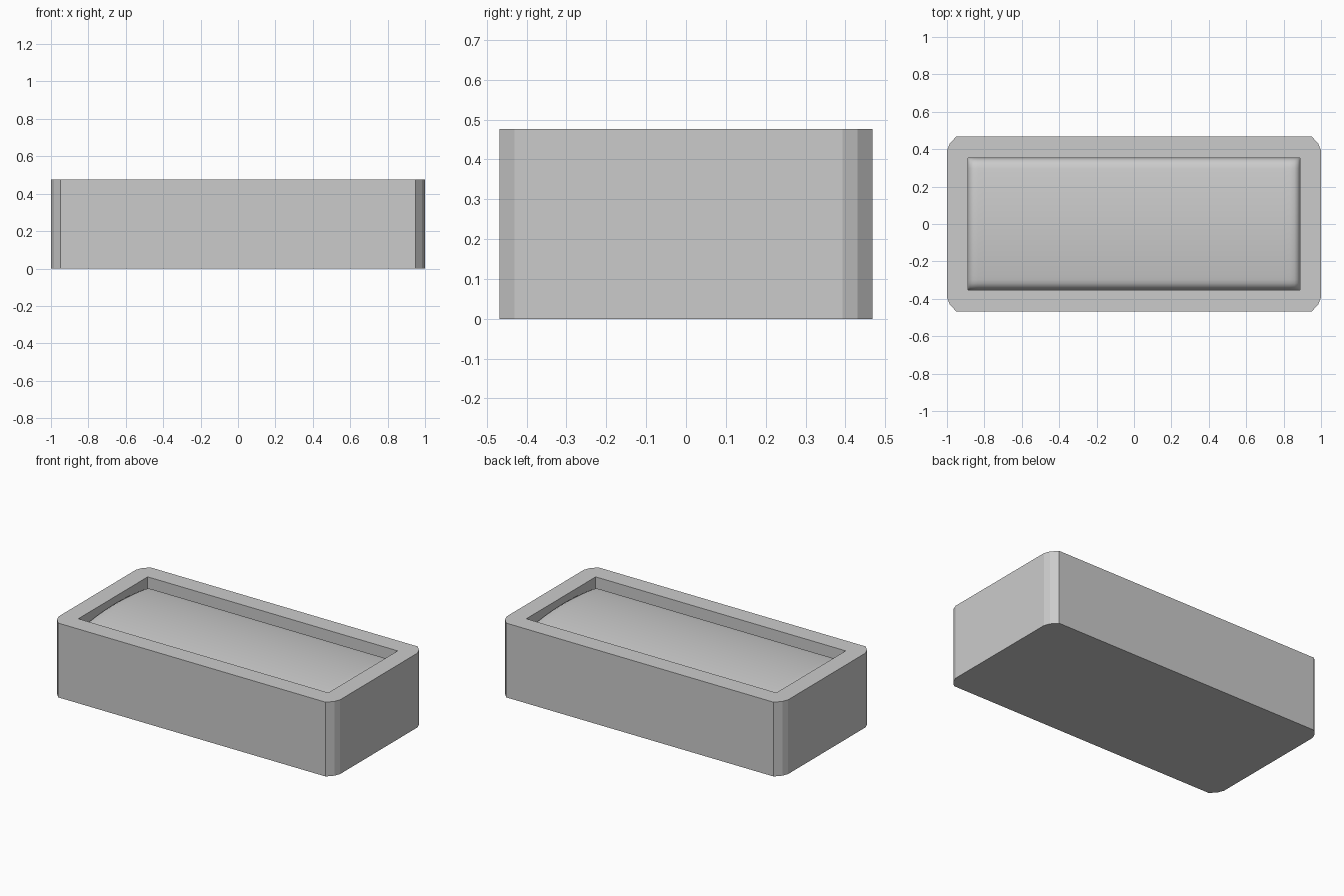
import bpy, bmesh, math

if "Cube" in bpy.data.objects:
    bpy.data.objects.remove(bpy.data.objects["Cube"])

grey = bpy.data.materials.new("plain_grey")
grey.diffuse_color = (0.6, 0.6, 0.6, 1)
grey.use_nodes = True
grey.node_tree.nodes["Principled BSDF"].inputs["Base Color"].default_value = grey.diffuse_color

H, FLOOR = 0.477, 0.34
IX, IY = 0.888, 0.352


def finish(name, bm):
    bmesh.ops.recalc_face_normals(bm, faces=bm.faces)
    me = bpy.data.meshes.new(name)
    bm.to_mesh(me)
    bm.free()
    me.materials.append(grey)
    ob = bpy.data.objects.new(name, me)
    bpy.context.collection.objects.link(ob)
    return ob


# Tray: outline with three-point corners, walls, flat rim and recess
corner = [(1.0, 0.393), (0.985, 0.43), (0.95, 0.468)]
outline = []
for sx, sy in ((1, 1), (-1, 1), (-1, -1), (1, -1)):
    pts = corner if sx * sy > 0 else corner[::-1]
    outline += [(sx * x, sy * y) for x, y in pts]
inner = [(IX, IY), (-IX, IY), (-IX, -IY), (IX, -IY)]

bm = bmesh.new()
ring = lambda pts, z: [bm.verts.new((x, y, z)) for x, y in pts]
low, high = ring(outline, 0), ring(outline, H)
rim, floor = ring(inner, H), ring(inner, FLOOR)
bm.faces.new(low)
bm.faces.new(floor)
for a, b in ((low, high), (rim, floor)):
    n = len(a)
    for i in range(n):
        bm.faces.new((a[i], a[(i + 1) % n], b[(i + 1) % n], b[i]))
for k in range(4):
    j, nxt = 3 * k, (k + 1) % 4
    bm.faces.new((high[j], high[j + 1], high[j + 2], rim[k]))
    bm.faces.new((high[j + 2], high[(j + 3) % 12], rim[nxt], rim[k]))
finish("tray", bm)


# Cushion: gently domed sheet with rounded edges, filling the recess
def edge_drop(d, r):
    t = max(0.0, 1 - d / r)
    return r * (1 - math.sqrt(max(0.0, 1 - t * t)))


def steps(half, n):
    # sample positions packed toward both edges
    return [half * math.sin(math.pi / 2 * (2 * i / n - 1)) for i in range(n + 1)]


bm = bmesh.new()
grid = []
for x in steps(IX, 36):
    row = []
    for y in steps(IY, 28):
        z = 0.452 - 0.25 * y * y
        z -= edge_drop(IX - abs(x), 0.04) + edge_drop(IY - abs(y), 0.045)
        row.append(bm.verts.new((x, y, max(z, FLOOR))))
    grid.append(row)
for a, b in zip(grid, grid[1:]):
    for j in range(len(a) - 1):
        bm.faces.new((a[j], b[j], b[j + 1], a[j + 1]))
cushion = finish("cushion", bm)
if cushion.data.polygons[len(cushion.data.polygons) // 2].normal.z < 0:
    cushion.data.flip_normals()
for p in cushion.data.polygons:
    p.use_smooth = True
